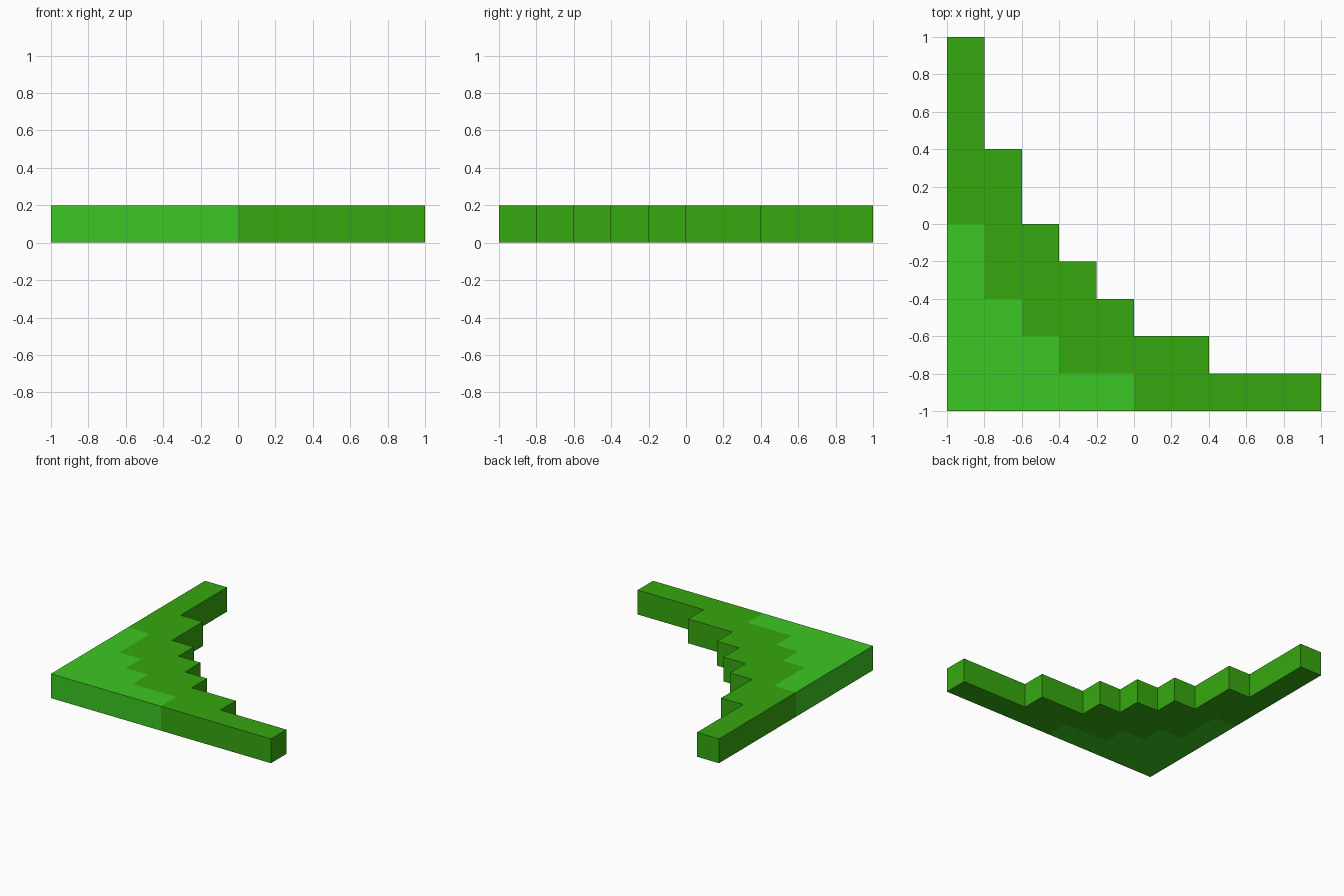
import bpy, bmesh

if "Cube" in bpy.data.objects:
    bpy.data.objects.remove(bpy.data.objects["Cube"])

CELL = 0.2
# number of square cells stacked along y in each column along x
OUTLINE = [10, 7, 5, 4, 3, 2, 2, 1, 1, 1]
LIGHT = [5, 3, 2, 1, 1]          # cells nearest the corner in the lighter green


def material(name, color):
    m = bpy.data.materials.new(name)
    m.diffuse_color = (*color, 1)
    m.use_nodes = True
    m.node_tree.nodes["Principled BSDF"].inputs["Base Color"].default_value = m.diffuse_color
    return m


# stepped footprint as a grid of cells
bm = bmesh.new()
grid = {}


def vert(i, j):
    if (i, j) not in grid:
        grid[i, j] = bm.verts.new((-1 + i * CELL, -1 + j * CELL, 0))
    return grid[i, j]


for i, count in enumerate(OUTLINE):
    for j in range(count):
        bm.faces.new([vert(i, j), vert(i + 1, j), vert(i + 1, j + 1), vert(i, j + 1)])

# raise the footprint into a closed slab
raised = bmesh.ops.extrude_face_region(bm, geom=bm.faces[:], use_keep_orig=True)
top = [v for v in raised["geom"] if isinstance(v, bmesh.types.BMVert)]
bmesh.ops.translate(bm, verts=top, vec=(0, 0, CELL))
bmesh.ops.recalc_face_normals(bm, faces=bm.faces[:])

# lighter green near the corner, darker green along the stepped edge
for f in bm.faces:
    c = f.calc_center_median() - f.normal * 0.05
    i, j = int((c.x + 1) / CELL), int((c.y + 1) / CELL)
    f.material_index = 0 if i < len(LIGHT) and j < LIGHT[i] else 1

# merge coplanar cells of the same colour
bmesh.ops.dissolve_limit(bm, angle_limit=0.01, verts=bm.verts[:], edges=bm.edges[:],
                         delimit={'MATERIAL'})

mesh = bpy.data.meshes.new("stepped_corner_slab")
bm.to_mesh(mesh)
bm.free()
mesh.materials.append(material("light green", (0.045, 0.571, 0.017)))
mesh.materials.append(material("dark green", (0.037, 0.392, 0.005)))
slab = bpy.data.objects.new("stepped_corner_slab", mesh)
bpy.context.collection.objects.link(slab)
